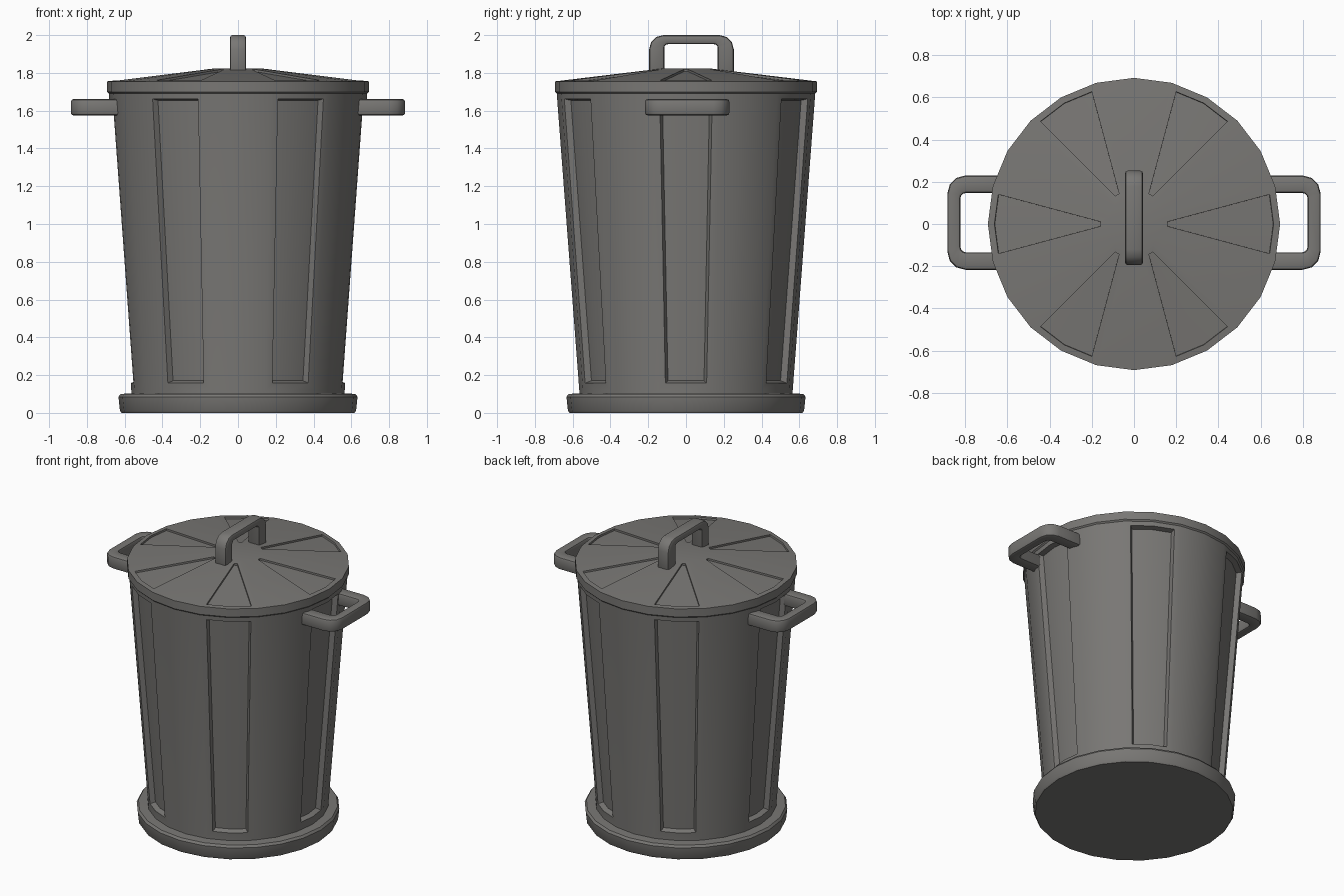
import bpy, bmesh, math

if "Cube" in bpy.data.objects:
    bpy.data.objects.remove(bpy.data.objects["Cube"])

SIDES = 24
grey = bpy.data.materials.new("dark grey metal")
grey.diffuse_color = (0.19, 0.185, 0.176, 1)
grey.use_nodes = True
grey.node_tree.nodes["Principled BSDF"].inputs["Base Color"].default_value = grey.diffuse_color


def finish(name, bm, angle=30):
    bmesh.ops.recalc_face_normals(bm, faces=bm.faces[:])
    for f in bm.faces:
        f.smooth = True
    me = bpy.data.meshes.new(name)
    bm.to_mesh(me)
    bm.free()
    me.set_sharp_from_angle(angle=math.radians(angle))
    me.materials.append(grey)
    ob = bpy.data.objects.new(name, me)
    bpy.context.collection.objects.link(ob)
    return ob


def lathe(profile):
    """Closed turned solid; returns the bmesh and its face rows."""
    bm = bmesh.new()
    rings = []
    for r, z in profile:
        rings.append([bm.verts.new((r * math.cos(2 * math.pi * i / SIDES),
                                    r * math.sin(2 * math.pi * i / SIDES), z))
                      for i in range(SIDES)])
    rows = []
    for a, b in zip(rings, rings[1:]):
        rows.append([bm.faces.new((a[i], a[(i + 1) % SIDES], b[(i + 1) % SIDES], b[i]))
                     for i in range(SIDES)])
    bm.faces.new(rings[0][::-1])
    bm.faces.new(rings[-1])
    bm.normal_update()
    return bm, rows


def recess(bm, row, border, slope, depth):
    """Six sunken panels, each two facets wide."""
    faces = [f for i, f in enumerate(row) if i % 4 in (0, 3)]
    bmesh.ops.inset_region(bm, faces=faces, thickness=border, use_even_offset=True)
    bm.normal_update()
    bmesh.ops.inset_region(bm, faces=faces, thickness=slope, depth=-depth,
                           use_even_offset=True)


# Body with sunken side panels
bm, rows = lathe([(0.565, 0.08), (0.565, 0.12), (0.685, 1.70)])
recess(bm, rows[1], 0.038, 0.01, 0.033)
finish("can_body", bm)

# Foot ring
bm, rows = lathe([(0.617, 0), (0.625, 0.012), (0.633, 0.085), (0.622, 0.1), (0.55, 0.105)])
finish("foot_ring", bm, 40)

# Lid with sunken wedges
bm, rows = lathe([(0.683, 1.69), (0.693, 1.70), (0.693, 1.755), (0.13, 1.823)])
recess(bm, rows[2], 0.031, 0.0005, 0.012)
finish("lid", bm)


def arch(lo, hi, start, end, rad):
    """Rounded U outline in (side, reach) coordinates."""
    pts = [(lo, start)]
    for cx, a0 in ((lo + rad, 180), (hi - rad, 90)):
        for k in range(4):
            a = math.radians(a0 - 30 * k)
            pts.append((cx + rad * math.cos(a), end - rad + rad * math.sin(a)))
    return pts + [(hi, start)]


def handle(name, outer, inner, half, place):
    bm = bmesh.new()
    loops = [[bm.verts.new(place(s, r, t)) for s, r in pts]
             for pts, t in ((outer, half), (inner, half), (inner, -half), (outer, -half))]
    n = len(outer)
    for j in range(4):
        a, b = loops[j], loops[(j + 1) % 4]
        for i in range(n - 1):
            bm.faces.new((a[i], a[i + 1], b[i + 1], b[i]))
    for e in (0, n - 1):
        bm.faces.new([l[e] for l in loops])
    bmesh.ops.recalc_face_normals(bm, faces=bm.faces[:])
    sharp = [e for e in bm.edges if e.calc_face_angle(0) > math.radians(60)]
    bmesh.ops.bevel(bm, geom=sharp, offset=0.014, segments=2, profile=0.5,
                    affect='EDGES')
    finish(name, bm, 35)


# Lid handle
handle("lid_handle", arch(-0.195, 0.253, 1.79, 2.0, 0.075),
       arch(-0.115, 0.168, 1.79, 1.952, 0.02), 0.043,
       lambda s, r, t: (t, s, r))

# Side handles
for name, sign in (("right_handle", 1), ("left_handle", -1)):
    handle(name, arch(-0.217, 0.23, 0.58, 0.885, 0.085),
           arch(-0.134, 0.147, 0.58, 0.823, 0.025), 0.043,
           lambda s, r, t, sign=sign: (sign * r, s, 1.618 + t))
